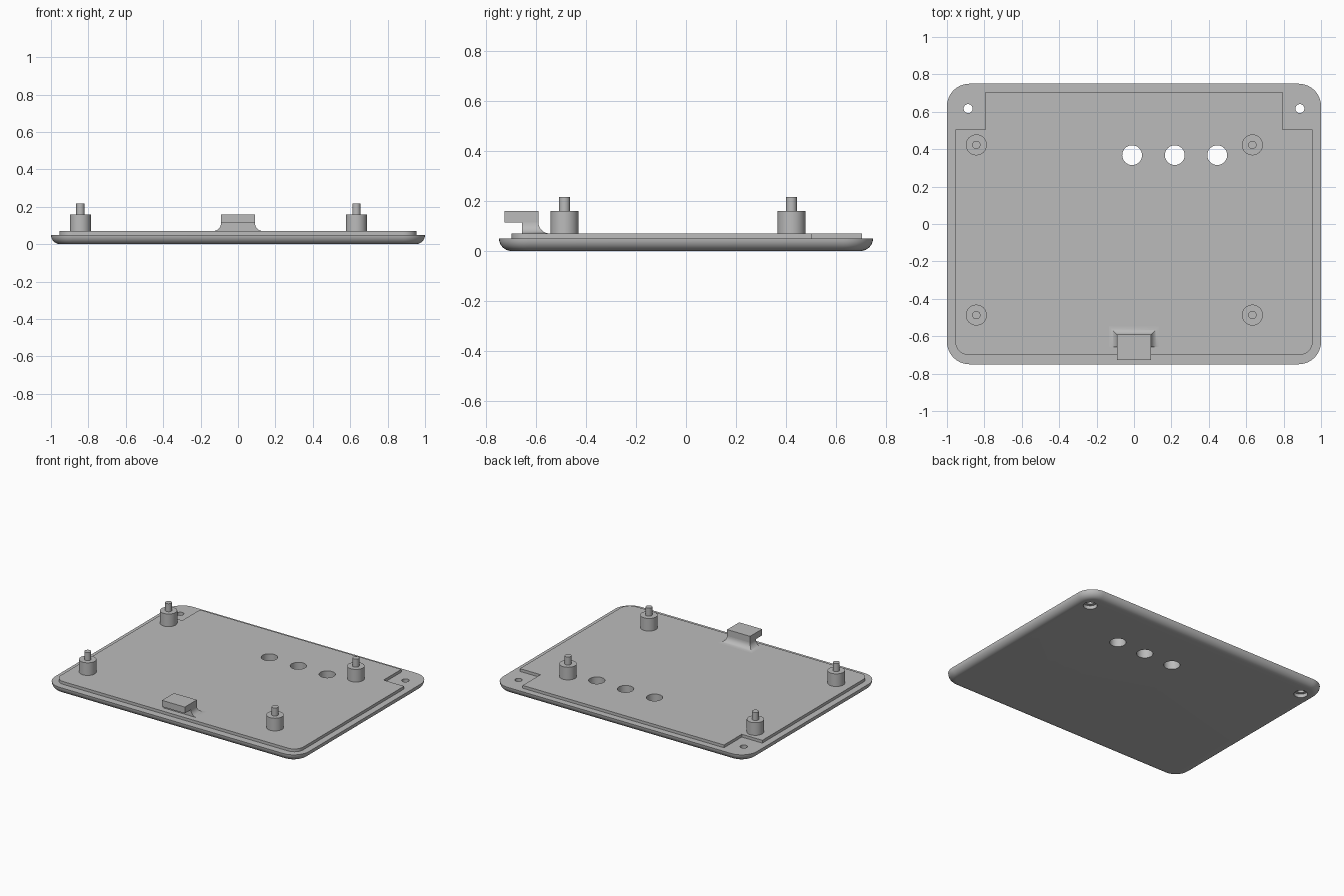
import bpy
import bmesh
from math import sin, cos, pi

if "Cube" in bpy.data.objects:
    bpy.data.objects.remove(bpy.data.objects["Cube"])

grey = bpy.data.materials.new("plain grey")
grey.use_nodes = True
COLOUR = (0.5, 0.5, 0.5, 1)
grey.diffuse_color = COLOUR
grey.node_tree.nodes["Principled BSDF"].inputs["Base Color"].default_value = COLOUR


def corner(cx, cy, r, start, steps=10):
    """Quarter circle of points, starting at the given quarter turn."""
    return [(cx + r * cos((start + i / steps) * pi / 2),
             cy + r * sin((start + i / steps) * pi / 2)) for i in range(steps + 1)]


def rounded_rect(hx, hy, r):
    return (corner(hx - r, hy - r, r, 0) + corner(r - hx, hy - r, r, 1)
            + corner(r - hx, r - hy, r, 2) + corner(hx - r, r - hy, r, 3))


def loft(name, sections):
    """Capped solid through (outline, height) sections listed upwards."""
    bm = bmesh.new()
    rings = [[bm.verts.new((x, y, z)) for x, y in pts] for pts, z in sections]
    for low, high in zip(rings, rings[1:]):
        for i in range(len(low)):
            j = (i + 1) % len(low)
            bm.faces.new((low[i], low[j], high[j], high[i]))
    bm.faces.new(rings[0][::-1])
    bm.faces.new(rings[-1])
    bmesh.ops.recalc_face_normals(bm, faces=bm.faces)
    mesh = bpy.data.meshes.new(name)
    bm.to_mesh(mesh)
    bm.free()
    mesh.materials.append(grey)
    ob = bpy.data.objects.new(name, mesh)
    bpy.context.collection.objects.link(ob)
    return ob


def circle(x, y, r, n=32):
    return [(x + r * cos(2 * pi * i / n), y + r * sin(2 * pi * i / n)) for i in range(n)]


def box_outline(x0, x1, y0, y1):
    return [(x0, y0), (x1, y0), (x1, y1), (x0, y1)]


def cut(target, cutters):
    for c in cutters:
        mod = target.modifiers.new("hole", 'BOOLEAN')
        mod.operation = 'DIFFERENCE'
        mod.solver = 'EXACT'
        mod.object = c
    mesh = bpy.data.meshes.new_from_object(
        target.evaluated_get(bpy.context.evaluated_depsgraph_get()))
    target.modifiers.clear()
    target.data = mesh


# Base plate with rounded corners and a rounded lower edge
EDGE = 0.05
sections = []
for i in range(9):
    a = pi / 2 * (1 - i / 8)
    inset = EDGE * (1 - cos(a))
    sections.append((rounded_rect(1 - inset, 0.75 - inset, 0.12 - inset), EDGE * (1 - sin(a))))
plate = loft("base_plate", sections)

# Raised panel, notched at the back corners
outline = (corner(-0.885, -0.63, 0.07, 2) + corner(0.885, -0.63, 0.07, 3)
           + [(0.955, 0.505), (0.793, 0.505), (0.793, 0.705),
              (-0.793, 0.705), (-0.793, 0.505), (-0.955, 0.505)])
panel = loft("raised_panel", [(outline, 0.048), (outline, 0.07)])

# Round openings through both layers, and counterbored screw holes
openings = [loft("opening_cutter", [(circle(x, 0.368, 0.053), -0.1), (circle(x, 0.368, 0.053), 0.2)])
            for x in (-0.01, 0.218, 0.445)]
screws = []
for x in (-0.887, 0.887):
    bore, shaft = circle(x, 0.617, 0.045), circle(x, 0.617, 0.024)
    screws.append(loft("screw_cutter", [(bore, -0.1), (bore, 0.025), (shaft, 0.025), (shaft, 0.2)]))
cut(plate, openings + screws)
cut(panel, openings)
for c in openings + screws:
    bpy.data.objects.remove(c)

parts = [plate, panel]

# Stepped mounting posts
for side, x in (("right", -0.843), ("left", 0.633)):
    for end, y in (("front", -0.487), ("back", 0.423)):
        wide, thin = circle(x, y, 0.056), circle(x, y, 0.022)
        parts.append(loft(f"post_{end}_{side}",
                          [(wide, 0.068), (wide, 0.16), (thin, 0.16), (thin, 0.217)]))

# Front clip: neck flaring into the panel on three sides, and a hooked block
FLARE = 0.045
sections = []
for i in range(9):
    a = pi / 2 * (1 - i / 8)
    d = FLARE * (1 - cos(a))
    sections.append((box_outline(-0.09 - d, 0.09 + d, -0.658, -0.592 + d),
                     0.07 + FLARE * (1 - sin(a))))
parts.append(loft("clip_neck", sections))
block = box_outline(-0.09, 0.09, -0.727, -0.592)
parts.append(loft("clip_block", [(block, 0.115), (block, 0.16)]))

# Smooth curved walls, keep hard edges
bpy.ops.object.select_all(action='DESELECT')
for ob in parts:
    ob.select_set(True)
bpy.context.view_layer.objects.active = plate
bpy.ops.object.shade_smooth_by_angle(angle=pi / 6)
